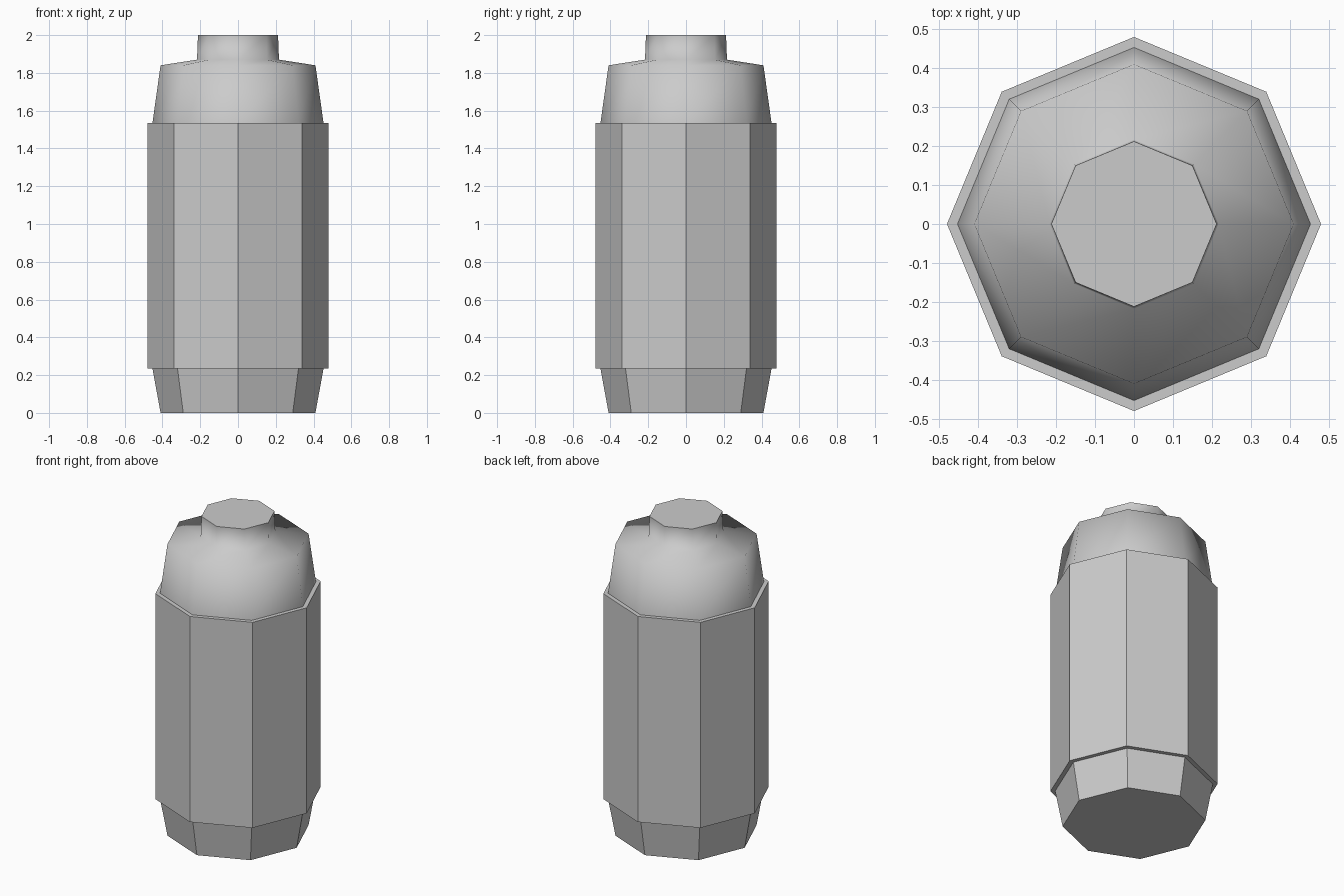
import bpy, bmesh
from math import cos, sin, pi, radians

if "Cube" in bpy.data.objects:
    bpy.data.objects.remove(bpy.data.objects["Cube"])

SIDES = 8


def lathe(name, profile, smooth=None):
    """Eight-sided solid from (radius, z) points listed bottom to top, with capped ends."""
    bm = bmesh.new()
    rings = [[bm.verts.new((r * cos(2 * pi * i / SIDES), r * sin(2 * pi * i / SIDES), z))
              for i in range(SIDES)] for r, z in profile]
    for low, high in zip(rings, rings[1:]):
        for i in range(SIDES):
            j = (i + 1) % SIDES
            bm.faces.new((low[i], low[j], high[j], high[i]))
    bm.faces.new(rings[0][::-1])
    bm.faces.new(rings[-1])
    mesh = bpy.data.meshes.new(name)
    bm.to_mesh(mesh)
    bm.free()
    obj = bpy.data.objects.new(name, mesh)
    bpy.context.collection.objects.link(obj)
    if smooth:
        bpy.ops.object.select_all(action='DESELECT')
        obj.select_set(True)
        bpy.context.view_layer.objects.active = obj
        bpy.ops.object.shade_smooth_by_angle(angle=radians(smooth))
    return obj


# Tapered foot
lathe("base", [(0.41, 0), (0.453, 0.236)])
# Wide main sleeve
lathe("body", [(0.48, 0.236), (0.48, 1.534)])
# Softly shaded shoulder and neck
lathe("shoulder_and_neck", [(0.453, 1.534), (0.41, 1.84), (0.217, 1.87), (0.212, 2.0)], smooth=85)
